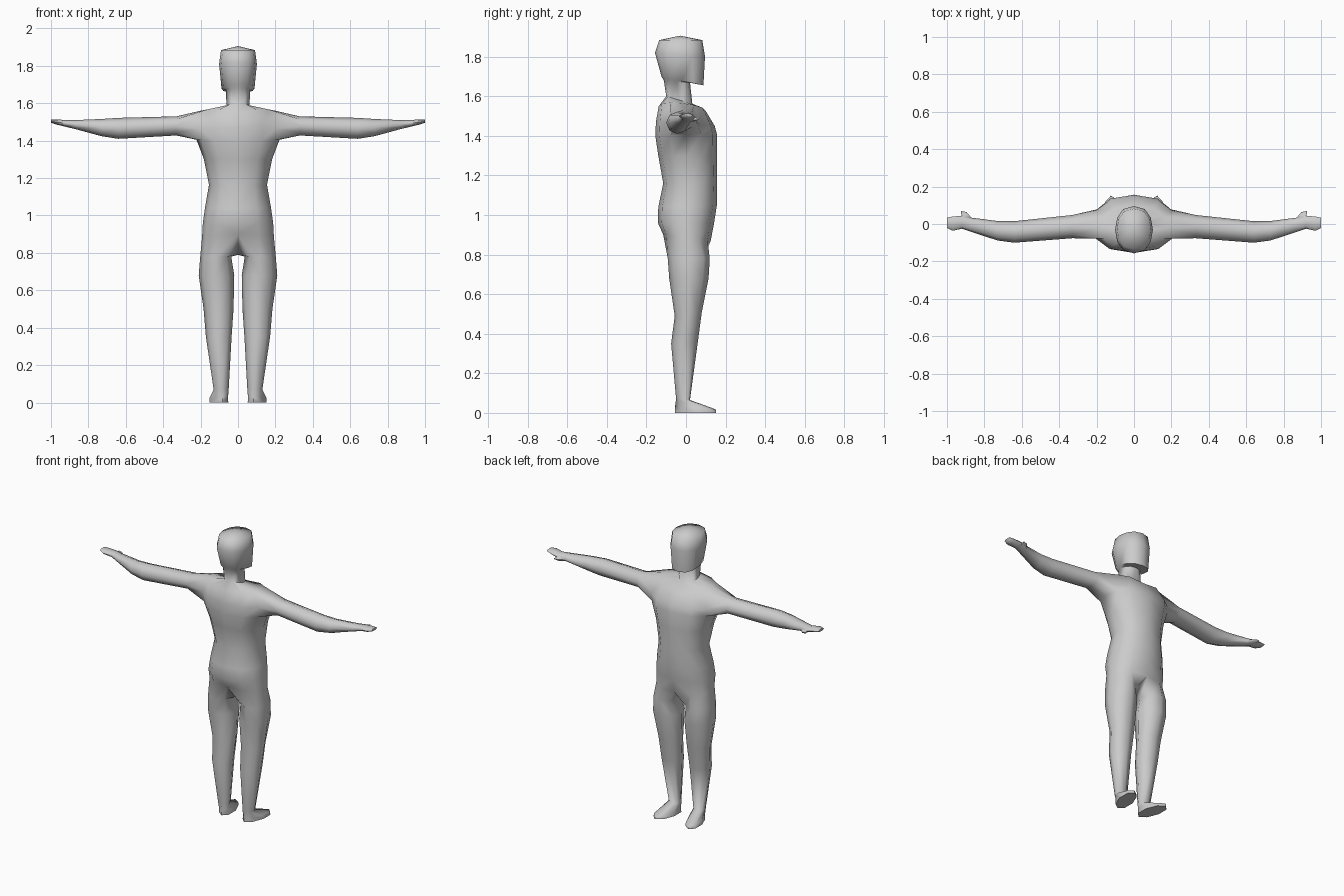
import bpy, bmesh, math

if "Cube" in bpy.data.objects:
    bpy.data.objects.remove(bpy.data.objects["Cube"])

bm = bmesh.new()
rad = math.radians


def half_ring(zb, zf, w, yb, yf, lift=0.0):
    """Seven points from the spine round the side to the front centre line."""
    pts = []
    for k in range(7):
        a = rad(-90 + 30 * k)
        s, c = math.sin(a), max(0.0, math.cos(a))
        c = 0.0 if k in (0, 6) else c ** 0.8
        pts.append(bm.verts.new((w * c, (yb + yf) / 2 + (yf - yb) / 2 * s,
                                 zb + (zf - zb) * (s + 1) / 2 + lift * c)))
    return pts


def bridge(a, b, closed=False, skip=()):
    n = len(a)
    out = []
    for i in range(n if closed else n - 1):
        if i not in skip:
            j = (i + 1) % n
            out.append(bm.faces.new((a[i], a[j], b[j], b[i])))
    return out


# Torso, neck and head: z back, z front, half width, y back, y front, side lift
rows = [
    (.90, .87, .192, -.115, .125, 0),
    (.96, .96, .188, -.142, .142, 0),
    (1.04, 1.05, .176, -.140, .156, 0),
    (1.16, 1.17, .155, -.115, .157, 0),
    (1.30, 1.30, .182, -.140, .157, 0),
    (1.40, 1.41, .222, -.155, .156, 0),
    (1.47, 1.45, .230, -.152, .145, 0),
    (1.55, 1.525, .180, -.138, .100, .027),
    (1.60, 1.562, .062, -.100, .032, 0),
    (1.68, 1.672, .064, -.112, .020, 0),
    (1.70, 1.655, .088, -.124, .088, 0),
    (1.82, 1.80, .101, -.157, .096, 0),
    (1.884, 1.884, .091, -.135, .082, 0),
]
rings = [half_ring(*r) for r in rows]
ARM = 5  # the arm opening spans the two bands above this ring
for i in range(len(rings) - 1):
    bridge(rings[i], rings[i + 1], skip=(2, 3) if i in (ARM, ARM + 1) else ())
crown = bm.verts.new((0, -.03, 1.906))
for k in range(6):
    bm.faces.new((rings[-1][k], rings[-1][k + 1], crown))

# Arm and hand: x, y min, y max, z min, z max
lo, mid, hi = rings[ARM:ARM + 3]
bm.verts.remove(mid[3])
prev = [lo[2], lo[3], lo[4], mid[4], hi[4], hi[3], hi[2], mid[2]]
thumb_face = None
for x, y0, y1, z0, z1 in [
    (.33, -.076, .048, 1.428, 1.530),
    (.64, -.100, .015, 1.410, 1.522),
    (.73, -.088, .016, 1.424, 1.516),
    (.87, -.042, .034, 1.462, 1.510),
    (.92, -.025, .044, 1.474, 1.510),
    (.97, -.036, .040, 1.486, 1.514),
    (1.0, -.022, .034, 1.496, 1.513),
]:
    ring = []
    for k in range(8):
        a = rad(-135 + 45 * k)
        ring.append(bm.verts.new((x, (y0 + y1) / 2 + (y1 - y0) / 2 * math.cos(a),
                                  (z0 + z1) / 2 + (z1 - z0) / 2 * math.sin(a))))
    faces = bridge(prev, ring, True)
    if x == .92:
        thumb_face = faces[2]
    prev = ring
bm.faces.new(prev)

# Thumb
tip = bmesh.ops.extrude_discrete_faces(bm, faces=[thumb_face])['faces'][0]
centre = tip.calc_center_median()
for v in tip.verts:
    v.co = centre + (v.co - centre) * .6
    v.co.x += .015
    v.co.y += .030
    v.co.z += .002

# Leg and foot: z back, z front, x min, x max, y min, y max, outward splay
crotch = bm.verts.new((0, .01, .79))
prev = rings[0] + [crotch]
for zb, zf, x0, x1, y0, y1, splay in [
    (.78, .78, .036, .202, -.092, .120, 0),
    (.68, .68, .020, .210, -.085, .114, 0),
    (.49, .51, .024, .184, -.057, .080, 0),
    (.35, .36, .034, .172, -.075, .060, 0),
    (.07, .065, .050, .130, -.050, .020, 0),
    (.035, .018, .054, .152, -.055, .150, .20),
    (0, 0, .052, .154, -.055, .152, .20),
]:
    ring = []
    for k in range(8):
        a = rad(-135 + 45 * k)
        s, c = math.sin(a), math.cos(a)
        y = (y0 + y1) / 2 + (y1 - y0) / 2 * s
        ring.append(bm.verts.new(((x0 + x1) / 2 + (x1 - x0) / 2 * c + splay * (y - .05),
                                  y, zb + (zf - zb) * (s + 1) / 2)))
    bridge(prev, ring, True)
    prev = ring
bm.faces.new(prev)

bmesh.ops.recalc_face_normals(bm, faces=bm.faces)
mesh = bpy.data.meshes.new("body")
bm.to_mesh(mesh)
bm.free()
body = bpy.data.objects.new("body", mesh)
bpy.context.collection.objects.link(body)

# Plain grey surface
grey = bpy.data.materials.new("plain_grey")
grey.diffuse_color = (.6, .6, .6, 1)
grey.use_nodes = True
grey.node_tree.nodes["Principled BSDF"].inputs["Base Color"].default_value = grey.diffuse_color
mesh.materials.append(grey)

# Smooth shading, then mirror the half figure
bpy.context.view_layer.objects.active = body
body.select_set(True)
bpy.ops.object.shade_smooth_by_angle(angle=rad(75))
mirror = body.modifiers.new("mirror", 'MIRROR')
mirror.use_axis[0] = True
mirror.use_clip = True
mirror.merge_threshold = .001
